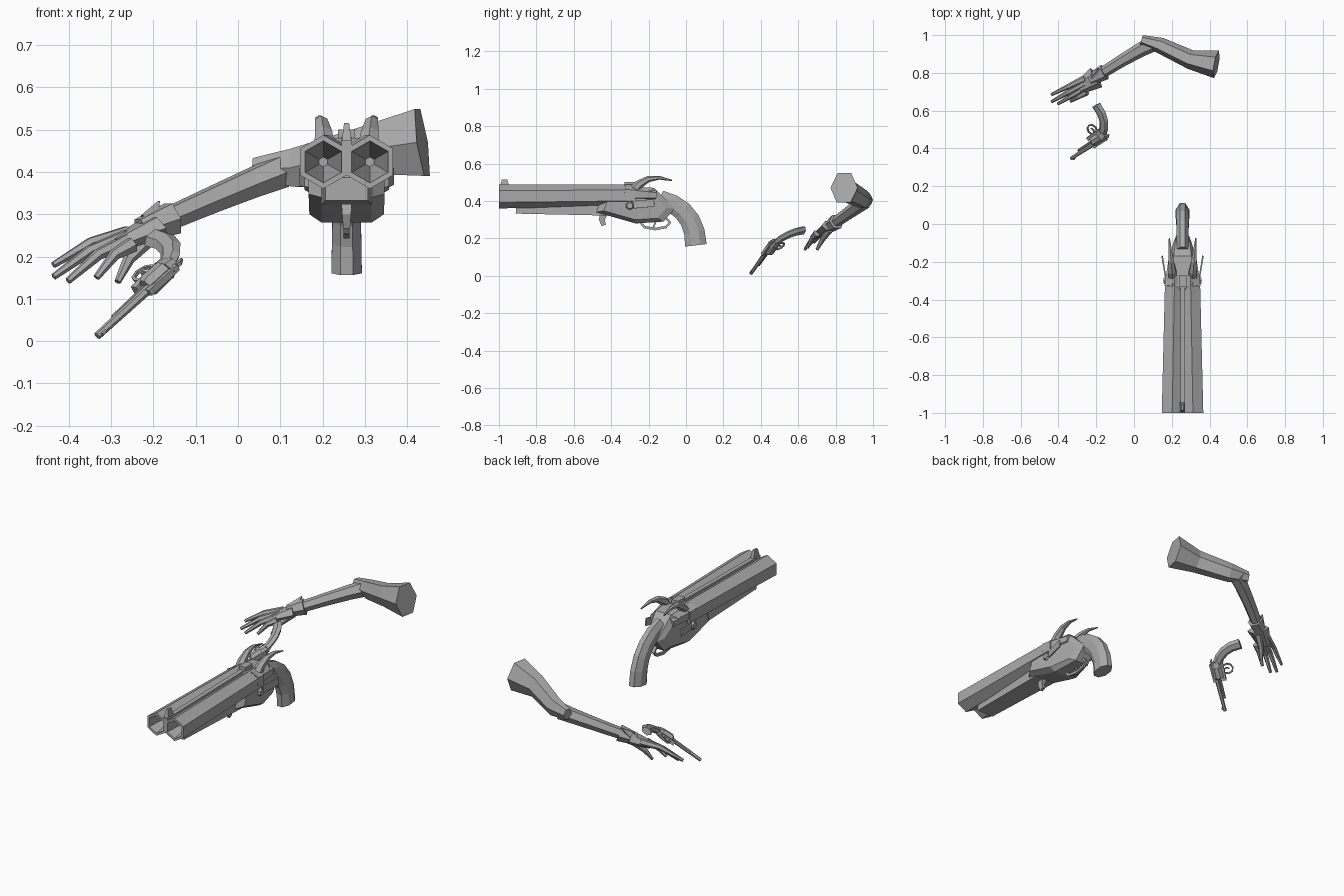
import bpy
import bmesh
from math import pi, cos, sin
from mathutils import Vector

default_cube = bpy.data.objects.get("Cube")
if default_cube:
    bpy.data.objects.remove(default_cube, do_unlink=True)

grey = bpy.data.materials.new("plain_grey")
grey.use_nodes = True
grey.diffuse_color = (0.4, 0.4, 0.4, 1)
shader = grey.node_tree.nodes["Principled BSDF"]
shader.inputs["Base Color"].default_value = grey.diffuse_color

X_AXIS = Vector((1, 0, 0))
Y_AXIS = Vector((0, 1, 0))
Z_AXIS = Vector((0, 0, 1))


def loft(name, rings, closed=False):
    """Skin a list of equal point rings; cap the ends unless closed."""
    bm = bmesh.new()
    rows = [[bm.verts.new(point) for point in ring] for ring in rings]
    pairs = list(zip(rows, rows[1:]))
    if closed:
        pairs.append((rows[-1], rows[0]))
    else:
        bm.faces.new(rows[0])
        bm.faces.new(rows[-1])
    for near, far in pairs:
        for i in range(len(near)):
            bm.faces.new((near[i - 1], near[i], far[i], far[i - 1]))
    bmesh.ops.recalc_face_normals(bm, faces=bm.faces)
    mesh = bpy.data.meshes.new(name)
    bm.to_mesh(mesh)
    bm.free()
    mesh.materials.append(grey)
    part = bpy.data.objects.new(name, mesh)
    bpy.context.collection.objects.link(part)


def polygon(centre, side, up, half_side, half_up, count):
    """Ring of points whose flat edges face the side axis."""
    grow = 1 / cos(pi / count)
    angles = [(i + 0.5) * 2 * pi / count for i in range(count)]
    return [centre + grow * (side * half_side * cos(a) + up * half_up * sin(a)) for a in angles]


def tube(name, path, radii, ref, count=6, ratio=1, closed=False):
    """Sweep a polygon along a path. Radii run along ref; ratio scales the other way.
    Two radii are blended along the whole path."""
    path = [Vector(point) for point in path]
    last = len(path) - 1
    if len(radii) == 2:
        start, end = radii
        radii = [start + (end - start) * i / last for i in range(last + 1)]
    rings = []
    for i, point in enumerate(path):
        after = path[(i + 1) % len(path)] if closed else path[min(i + 1, last)]
        before = path[i - 1] if closed else path[max(i - 1, 0)]
        along = (after - before).normalized()
        side = (ref - along * ref.dot(along)).normalized()
        rings.append(polygon(point, side, along.cross(side), radii[i], radii[i] * ratio, count))
    loft(name, rings, closed)


def bend(start, control, end, steps=4):
    """Points along a simple curve."""
    start, control, end = Vector(start), Vector(control), Vector(end)
    fractions = [i / steps for i in range(steps + 1)]
    return [start.lerp(control, f).lerp(control.lerp(end, f), f) for f in fractions]


def hoop(name, place, centre, size, thickness, ref):
    """Closed oval loop in the plane described by place()."""
    angles = [i * pi / 4 for i in range(8)]
    path = [place(centre[0] + size[0] * cos(a), centre[1] + size[1] * sin(a)) for a in angles]
    tube(name, path, (thickness, thickness), ref, count=4, closed=True)


# Double-barrelled shotgun, placed by (y, z, offset from its centre plane)
SHOTGUN_X = 0.257


def gun(y, z, x=0):
    return Vector((SHOTGUN_X + x, y, z))


# Receiver: one outline, shrunk towards each side and pinched towards the grip
outline = [(-.48, .34), (-.45, .42), (-.33, .48), (-.17, .47), (-.06, .36), (-.12, .29), (-.27, .28)]
middle_y, middle_z = -.28, .38


def receiver_ring(x, shrink):
    ring = []
    for y, z in outline:
        pinch = 1 - 2 * max(0, y - middle_y)
        ring.append(gun(middle_y + (y - middle_y) * shrink, middle_z + (z - middle_z) * shrink, x * pinch))
    return ring


loft("receiver", [receiver_ring(-.09, .8), receiver_ring(-.06, 1),
                  receiver_ring(.06, 1), receiver_ring(.09, .8)])

for label, sign in (("right", -1), ("left", 1)):
    # Hexagonal barrel with a tapering bore
    barrel = []
    for y, x, z, radius in ((-.27, .042, .43, .05), (-1, .055, .424, .055),
                            (-1, .055, .424, .043), (-.8, .055, .424, .01)):
        barrel.append(polygon(gun(y, z, sign * x), X_AXIS, Z_AXIS, radius, radius, 6))
    loft(label + "_barrel", barrel)
    # Fence behind the barrel
    tube(label + "_fence", [gun(-.33, .44, sign * .055), gun(-.16, .43, sign * .045)],
         (.04, .025), X_AXIS)
    # Horn-shaped hammer
    tube(label + "_hammer",
         bend(gun(-.29, .44, sign * .05), gun(-.22, .56, sign * .06), gun(-.075, .51, sign * .07)),
         (.026, .003), X_AXIS)
    # Side screw and flared lever
    tube(label + "_screw", [gun(-.3, .375, sign * .08), gun(-.3, .375, sign * .1)],
         (.024, .015), Y_AXIS)
    tube(label + "_lever", [gun(-.28, .38, sign * .09), gun(-.17, .39, sign * .108)],
         (.02, .02), Z_AXIS, count=4, ratio=.2)

# Rib, sights and fore-end between the barrels
tube("barrel_rib", [gun(-1, .45), gun(-.28, .46)], (.012, .012), X_AXIS, count=4, ratio=2)
tube("front_sight", [gun(-.97, .46), gun(-.97, .516)], (.013, .006), X_AXIS, count=4, ratio=2.3)
tube("rear_sight", [gun(-.33, .485), gun(-.27, .485)], (.02, .02), X_AXIS, count=4, ratio=.8)
tube("fore_end", [gun(-.91, .36), gun(-.42, .355)], (.05, .06), X_AXIS, count=4, ratio=.55)
tube("fore_end_latch", bend(gun(-.44, .33), gun(-.46, .3), gun(-.44, .27), steps=2),
     (.013, .008), X_AXIS, count=4, ratio=1.5)

# Grip, trigger and guard
tube("grip", bend(gun(-.14, .41), gun(.05, .36), gun(.053, .163), steps=5),
     (.03, .036), X_AXIS, count=8, ratio=1.6)
hoop("trigger_guard", gun, (-.165, .285), (.08, .035), .007, X_AXIS)
tube("trigger", bend(gun(-.18, .31), gun(-.15, .28), gun(-.175, .26), steps=2),
     (.007, .004), X_AXIS, count=4)

# Sleeve, forearm and glove
tube("sleeve", [(.436, .845, .47), (.3, .87, .45), (.14, .945, .41), (.04, .975, .405)],
     (.08, .055, .046, .028), Z_AXIS, ratio=.8)
tube("forearm", bend((.1, .955, .4), (.02, .92, .37), (-.185, .79, .28), steps=3),
     (.037, .025), Z_AXIS)
tube("glove_cuff", [(-.155, .805, .29), (-.23, .765, .262)], (.037, .027), Z_AXIS)
tube("cuff_point", [(-.21, .78, .28), (-.187, .825, .33)], (.02, .002), X_AXIS, count=4)
tube("palm", [(-.2, .775, .268), (-.29, .72, .228)], (.026, .015), Z_AXIS, ratio=2)

# Fingers fan out from the knuckle row to a curved row of tips
knuckles = bend((-.26, .77, .255), (-.27, .73, .24), (-.25, .7, .228), steps=3)
tips = bend((-.437, .685, .18), (-.46, .61, .125), (-.335, .65, .15), steps=3)
for label, knuckle, tip in zip(("little", "ring", "middle", "index"), knuckles, tips):
    joint = knuckle.lerp(tip, .5) + Z_AXIS * .015
    tube(label + "_finger", [knuckle, joint, tip], (.017, .007), Z_AXIS)
tube("thumb", [(-.21, .765, .245), (-.258, .73, .195), (-.285, .7, .14)], (.018, .007), Z_AXIS)

# Revolver, placed by (distance behind the muzzle, height above the bore)
MUZZLE = Vector((-.333, .347, .012))
BACK = Vector((.668, .425, .61)).normalized()
UP = Vector((.598, -.793, -.107)).normalized()
SIDE = BACK.cross(UP)


def revolver(distance, height):
    return MUZZLE + BACK * distance + UP * height


def revolver_part(name, ends, radii, count=6, ratio=1):
    tube("revolver_" + name, [revolver(*end) for end in ends], radii, SIDE, count, ratio)


revolver_part("barrel", [(0, 0), (.2, 0)], (.008, .01))
revolver_part("ejector", [(.07, -.016), (.2, -.018)], (.005, .006))
revolver_part("sight", [(.015, .006), (.015, .015)], (.003, .002), count=4, ratio=3)
revolver_part("cylinder", [(.185, -.014), (.195, -.014), (.25, -.014)], (.02, .026, .024), count=8)
revolver_part("top_strap", [(.17, .012), (.27, .012)], (.008, .008), count=4)
revolver_part("lower_frame", [(.17, -.04), (.28, -.044)], (.01, .01), count=4)
revolver_part("recoil_shield", [(.25, -.016), (.28, -.018)], (.022, .015), ratio=1.5)
revolver_part("hammer", [(.265, 0), (.285, .008), (.298, 0)], (.007, .003), count=4)
revolver_part("trigger", [(.225, -.045), (.235, -.065), (.228, -.08)], (.004, .003), count=4)
tube("revolver_grip", bend(revolver(.26, -.02), revolver(.35, -.06), revolver(.35, -.168)),
     (.013, .016), SIDE, ratio=1.6)
hoop("revolver_guard", revolver, (.229, -.07), (.028, .028), .004, SIDE)
